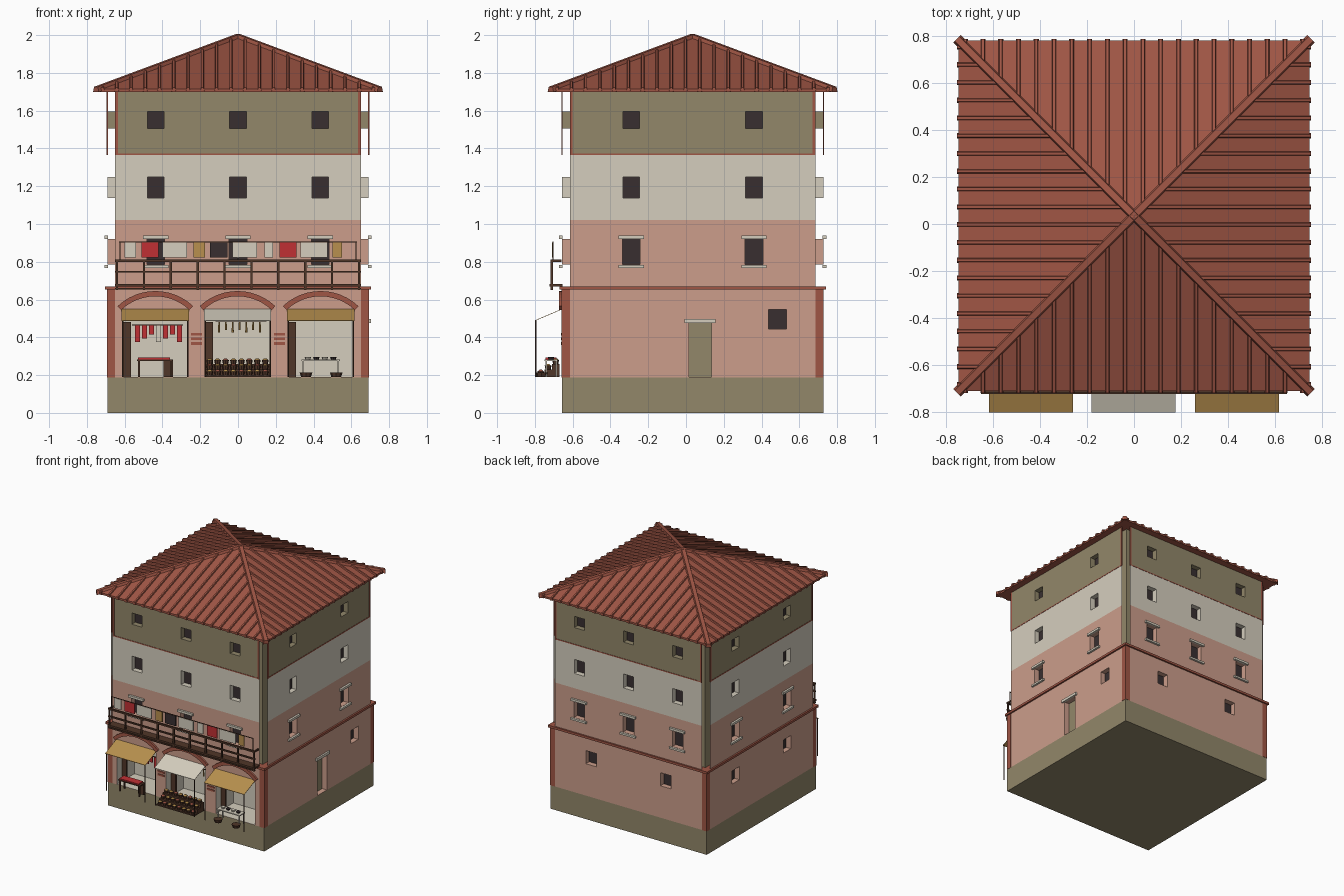
import bpy, bmesh, math
from mathutils import Matrix, Vector

if "Cube" in bpy.data.objects:
    bpy.data.objects.remove(bpy.data.objects["Cube"])

def mat(name, r, g, b):
    m = bpy.data.materials.new(name)
    m.diffuse_color = [(c / 255 / 12.92 if c < 10 else ((c / 255 + .055) / 1.055) ** 2.4) for c in (r, g, b)] + [1]
    m.use_nodes = True
    m.node_tree.nodes["Principled BSDF"].inputs["Base Color"].default_value = m.diffuse_color
    return m

OLIVE = mat("olive stone", 146, 135, 106)
CREAM = mat("cream plaster", 213, 206, 190)
PINK = mat("pink plaster", 204, 158, 139)
TERRA = mat("terracotta", 160, 86, 69)
TAN = mat("tan cloth", 184, 144, 78)
WOOD = mat("dark wood", 80, 54, 40)
DARK = mat("window dark", 56, 47, 48)
RED = mat("red cloth", 192, 48, 52)

CY = 0.035                      # centre of the house in y
WALL, HALF, DEEP = 0.692, 0.65, 0.042
SHOPS = (-0.4375, -0.0025, 0.4375)
SIDES = [Matrix.Translation((0, CY, 0)) @ Matrix.Rotation(math.radians(a), 4, 'Z') for a in (0, 90, 180, 270)]

class Part:
    """Collects simple shapes into one object."""
    def __init__(self, name):
        self.name, self.bm, self.mats, self.m = name, bmesh.new(), [], Matrix()

    def face(self, pts, material):
        if material not in self.mats:
            self.mats.append(material)
        f = self.bm.faces.new([self.bm.verts.new(self.m @ Vector(p)) for p in pts])
        f.material_index = self.mats.index(material)

    def loft(self, a, b, material):
        """Solid between two matching outlines."""
        n = len(a)
        for i in range(n):
            j = (i + 1) % n
            self.face((a[i], a[j], b[j], b[i]), material)
        self.face(a[::-1], material)
        self.face(b, material)

    def box(self, x0, x1, y0, y1, z0, z1, material):
        ring = lambda z: [(x0, y0, z), (x1, y0, z), (x1, y1, z), (x0, y1, z)]
        self.loft(ring(z0), ring(z1), material)

    def drum(self, x, y, z0, z1, r0, r1, material, n=8):
        ring = lambda r, z: [(x + r * math.cos(k * math.tau / n), y + r * math.sin(k * math.tau / n), z) for k in range(n)]
        self.loft(ring(r0, z0), ring(r1, z1), material)

    def done(self, solid=True):
        if solid:
            bmesh.ops.remove_doubles(self.bm, verts=self.bm.verts, dist=1e-5)
            bmesh.ops.recalc_face_normals(self.bm, faces=self.bm.faces)
        me = bpy.data.meshes.new(self.name)
        self.bm.to_mesh(me)
        self.bm.free()
        for m in self.mats:
            me.materials.append(m)
        bpy.context.collection.objects.link(bpy.data.objects.new(self.name, me))

# foundation and inner core
p = Part("foundation")
p.box(-WALL, WALL, CY - WALL, CY + WALL, 0, 0.188, OLIVE)
p.done()
p = Part("inner_core")
p.box(-.645, .645, CY - .645, CY + .645, 0.66, 1.7, OLIVE)
p.done()

def band(z):
    return OLIVE if z > 1.37 else CREAM if z > 1.02 else PINK

# walls with recessed windows, doorway and shop openings
for side, name in enumerate(("front", "right", "back", "left")):
    p = Part(name + "_wall")
    p.m = SIDES[side]
    cols = (-.435, 0, .435) if side in (0, 2) else (-.325, .325)
    holes = []                  # u0, u1, z0, z1, depth, reveal, back
    for u in cols:
        for w, z0, z1 in ((.047, .785, .92), (.044, 1.138, 1.25), (.044, 1.505, 1.595)):
            holes.append((u - w, u + w, z0, z1, DEEP, band(z0), DARK))
    low = ((), (.45,), (-.33, .33), (-.325, .325))[side]
    for u in low:
        holes.append((u - .047, u + .047, .443, .548, DEEP, PINK, DARK))
    if side == 0:
        for c in SHOPS:
            holes.append((c - .173, c + .173, .19, .53, .22, CREAM, CREAM))
    if side == 1:
        holes.append((-.02, .1, .19, .475, DEEP, PINK, OLIVE))
    us = sorted({-HALF, HALF} | {h[0] for h in holes} | {h[1] for h in holes})
    zs = sorted({.188, 1.02, 1.37, 1.7} | {h[2] for h in holes} | {h[3] for h in holes})
    for u0, u1 in zip(us, us[1:]):
        for z0, z1 in zip(zs, zs[1:]):
            u, z = (u0 + u1) / 2, (z0 + z1) / 2
            if not any(h[0] < u < h[1] and h[2] < z < h[3] for h in holes):
                p.face([(u0, -WALL, z0), (u1, -WALL, z0), (u1, -WALL, z1), (u0, -WALL, z1)], band(z))
    for u0, u1, z0, z1, d, reveal, back in holes:
        c = [(u0, z0), (u1, z0), (u1, z1), (u0, z1)]
        for (a, b), (e, f) in zip(c, c[1:] + c[:1]):
            p.face([(a, -WALL, b), (e, -WALL, f), (e, d - WALL, f), (a, d - WALL, b)], reveal)
        p.face([(a, d - WALL, b) for a, b in c], back)
    p.done(False)

    # lintels, sills, cornice and corner strips
    p = Part(name + "_trim")
    p.m = SIDES[side]
    for u in cols:
        for z0, z1 in ((.768, .783), (.92, .938)):
            p.box(u - .067, u + .067, -.708, -.688, z0, z1, CREAM)
    if side == 1:
        p.box(-.042, .122, -.705, -.688, .475, .497, CREAM)
    p.box(-.705, .705, -.705, -.65, .652, .67, TERRA)
    p.box(-WALL - .002, -HALF, -WALL - .002, -HALF, .188, .652, TERRA)
    for s in (-1, 1):
        u0, u1 = sorted((s * .635, s * HALF))
        p.box(u0, u1, -WALL - .003, -WALL + .003, 1.365, 1.7, TERRA)
    p.box(-HALF, HALF, -WALL - .002, -WALL + .001, 1.366, 1.374, TERRA)
    p.done()

# hipped roof: slab, tile ribs, hip ridges
EAVE, ZE, ZT = .745, 1.715, 1.992
top = lambda d: ZT - (ZT - ZE) * d / EAVE
p = Part("roof")
for p.m in SIDES:
    p.face([(-EAVE, -EAVE, ZE), (EAVE, -EAVE, ZE), (0, 0, ZT)], TERRA)
    p.face([(-EAVE, -EAVE, 1.7), (EAVE, -EAVE, 1.7), (EAVE, -EAVE, ZE), (-EAVE, -EAVE, ZE)], TERRA)
p.face([(EAVE, EAVE, 1.7), (EAVE, -EAVE, 1.7), (-EAVE, -EAVE, 1.7), (-EAVE, EAVE, 1.7)], TERRA)
p.done()
p = Part("roof_tile_ribs")
for p.m in SIDES:
    for k in range(20):
        u = (k - 9.5) * .0755
        ring = lambda d: [(u + a, -d, top(d) + h) for a, h in ((-.011, -.012), (-.006, .011), (.006, .011), (.011, -.012))]
        p.loft(ring(.752), ring(abs(u)), TERRA)
p.done()
p = Part("roof_hips")
for p.m in SIDES:
    p.m = p.m @ Matrix.Rotation(math.radians(45), 4, 'Z')
    ring = lambda d: [(a, -d * 1.414, top(d) + h) for a, h in ((-.022, -.014), (-.014, .014), (.014, .014), (.022, -.014))]
    p.loft(ring(.752), ring(0), TERRA)
p.done()

# shop fronts: arches, awnings, poles, open doors
for c, cloth, tag in zip(SHOPS, (TAN, CREAM, TAN), ("left", "middle", "right")):
    p = Part(tag + "_arch")
    arc = lambda t: [(c + r * math.sin(t), y, .355 + r * math.cos(t)) for r, y in ((.29, -.672), (.262, -.672), (.262, -.652), (.29, -.652))]
    for k in range(12):
        p.loft(arc(-.761 + k * .1268), arc(-.761 + (k + 1) * .1268), TERRA)
    p.done()
    p = Part(tag + "_awning")
    edge = lambda x: [(x, -.8, .487), (x, -.8, .49), (x, -.658, .55), (x, -.658, .547)]
    p.loft(edge(c - .178), edge(c + .178), cloth)
    p.done()
    p = Part(tag + "_awning_poles")
    for s in (-1, 1):
        p.drum(c + s * .172, -.795, .19, .489, .004, .004, WOOD, 6)
    p.done()
    p = Part(tag + "_shop_door")
    p.box(c - .17, c - .13, -.6, -.585, .19, .48, WOOD)
    p.done()

# striped bands on the pillars
p = Part("pillar_bands")
for x in (-.22, .22):
    for z in (.36, .385, .41):
        p.box(x - .03, x + .03, -.663, -.655, z, z + .014, TERRA)
p.done()

# balcony deck and railing
p = Part("balcony")
p.box(-.65, .65, -.722, -.655, .668, .682, WOOD)
for k in range(10):
    x = -.64 + k * 1.28 / 9
    p.box(x - .006, x + .006, -.717, -.705, .65, .81, WOOD)
for z, h in ((.8, .013), (.742, .01), (.652, .01)):
    p.box(-.65, .65, -.718, -.704, z, z + h, WOOD)
for s in (-1, 1):
    p.box(s * .643 - .005, s * .643 + .005, -.712, -.66, .8, .812, WOOD)
p.done()

# laundry line
p = Part("laundry")
p.box(-.63, .63, -.707, -.703, .903, .908, WOOD)
for x in (-.625, 0, .625):
    p.box(x - .003, x + .003, -.708, -.702, .81, .908, WOOD)
for x0, x1, m in ((-.6, -.54, CREAM), (-.51, -.42, RED), (-.4, -.27, CREAM), (-.235, -.175, TAN), (-.148, -.055, DARK),
                  (-.03, .1, CREAM), (.14, .185, CREAM), (.22, .31, RED), (.33, .475, CREAM), (.5, .55, TAN)):
    p.box(x0, x1, -.709, -.701, .822, .903, m)
p.done()

# left shop: table and hanging cloths
p = Part("cloth_stall")
p.box(-.535, -.345, -.75, -.68, .275, .283, WOOD)
p.box(-.53, -.36, -.745, -.685, .283, .292, RED)
for x in (-.53, -.36):
    for y in (-.745, -.69):
        p.box(x, x + .01, y, y + .01, .19, .275, WOOD)
p.box(-.395, -.345, -.7, -.68, .19, .275, WOOD)
p.box(-.56, -.29, -.602, -.597, .462, .468, WOOD)
for k in range(7):
    x = -.545 + k * .037
    p.box(x, x + .026, -.603, -.597, .375 + .02 * (k % 3), .462, CREAM if k == 3 else RED)
p.done()

# middle shop: stepped stand with baskets, hanging goods
p = Part("basket_stand")
for k in range(3):
    y, z = -.79 + k * .04, .2 + k * .03
    p.box(-.172, .166, y, y + .04, .19, z, WOOD)
    for j in range(8):
        x = -.15 + j * .042
        p.drum(x, y + .02, z, z + .02, .014, .018, WOOD)
        p.drum(x, y + .02, z + .02, z + .029, .015, .006, (TAN, TERRA, TAN)[(j + k) % 3])
p.box(-.12, .15, -.602, -.598, .48, .485, WOOD)
for k in range(7):
    p.drum(-.1 + k * .036, -.6, .425 + .015 * (k % 2), .48, .006, .004, TAN, 6)
p.done()

# right shop: pale table, jars and floor baskets
p = Part("jar_stall")
p.box(.335, .54, -.75, -.68, .275, .283, CREAM)
for x in (.34, .527):
    for y in (-.745, -.69):
        p.box(x, x + .008, y, y + .008, .19, .275, CREAM)
for k in range(4):
    p.drum(.37 + k * .045, -.715, .283, .295, .013, .017, DARK if k % 2 else CREAM)
for x in (.36, .52):
    p.drum(x, -.765, .19, .215, .026, .034, WOOD)
p.done()
